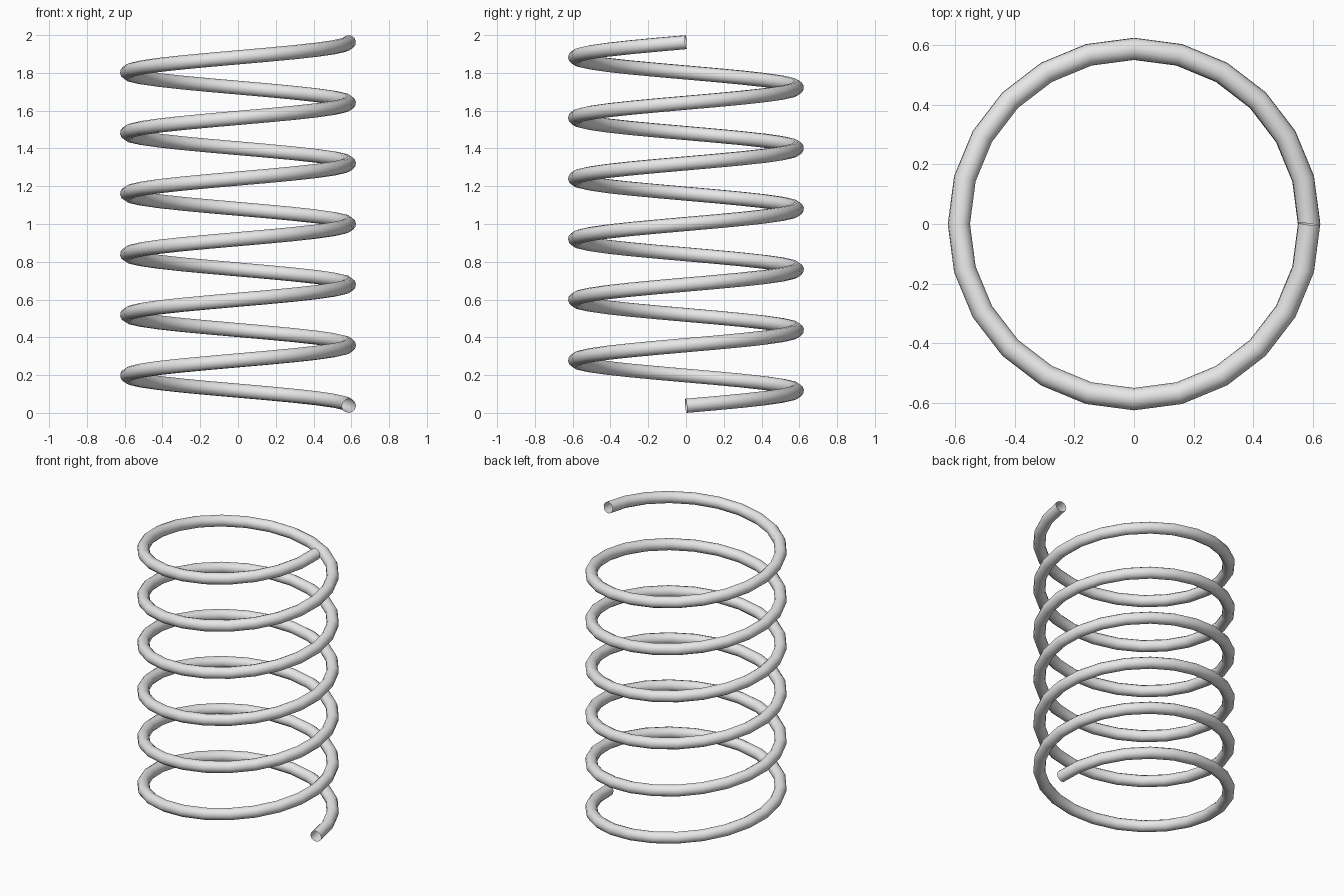
import bpy, math

if "Cube" in bpy.data.objects:
    bpy.data.objects.remove(bpy.data.objects["Cube"])

TURNS, STEPS = 6, 24              # coils and straight segments per coil
COIL_R, WIRE_R = 0.587, 0.0375
Z0, Z1 = 0.0374, 1.9626

# Spring path: counter-clockwise rising helix
count = TURNS * STEPS + 1
curve = bpy.data.curves.new("coil_spring", 'CURVE')
curve.dimensions = '3D'
path = curve.splines.new('POLY')
path.points.add(count - 1)
for i, p in enumerate(path.points):
    a = 2 * math.pi * i / STEPS
    z = Z0 + (Z1 - Z0) * i / (count - 1)
    p.co = (COIL_R * math.cos(a), COIL_R * math.sin(a), z, 1)
path.use_smooth = True

# Round wire, open at both ends
curve.bevel_depth = WIRE_R
curve.bevel_resolution = 4

steel = bpy.data.materials.new("light_grey_steel")
steel.diffuse_color = (0.8, 0.8, 0.8, 1)
steel.use_nodes = True
steel.node_tree.nodes["Principled BSDF"].inputs["Base Color"].default_value = steel.diffuse_color
curve.materials.append(steel)

# Turn the wire into a smooth mesh
spring = bpy.data.objects.new("coil_spring", curve)
bpy.context.collection.objects.link(spring)
bpy.context.view_layer.objects.active = spring
spring.select_set(True)
bpy.ops.object.convert(target='MESH')
bpy.ops.object.shade_smooth_by_angle(angle=math.radians(40))
